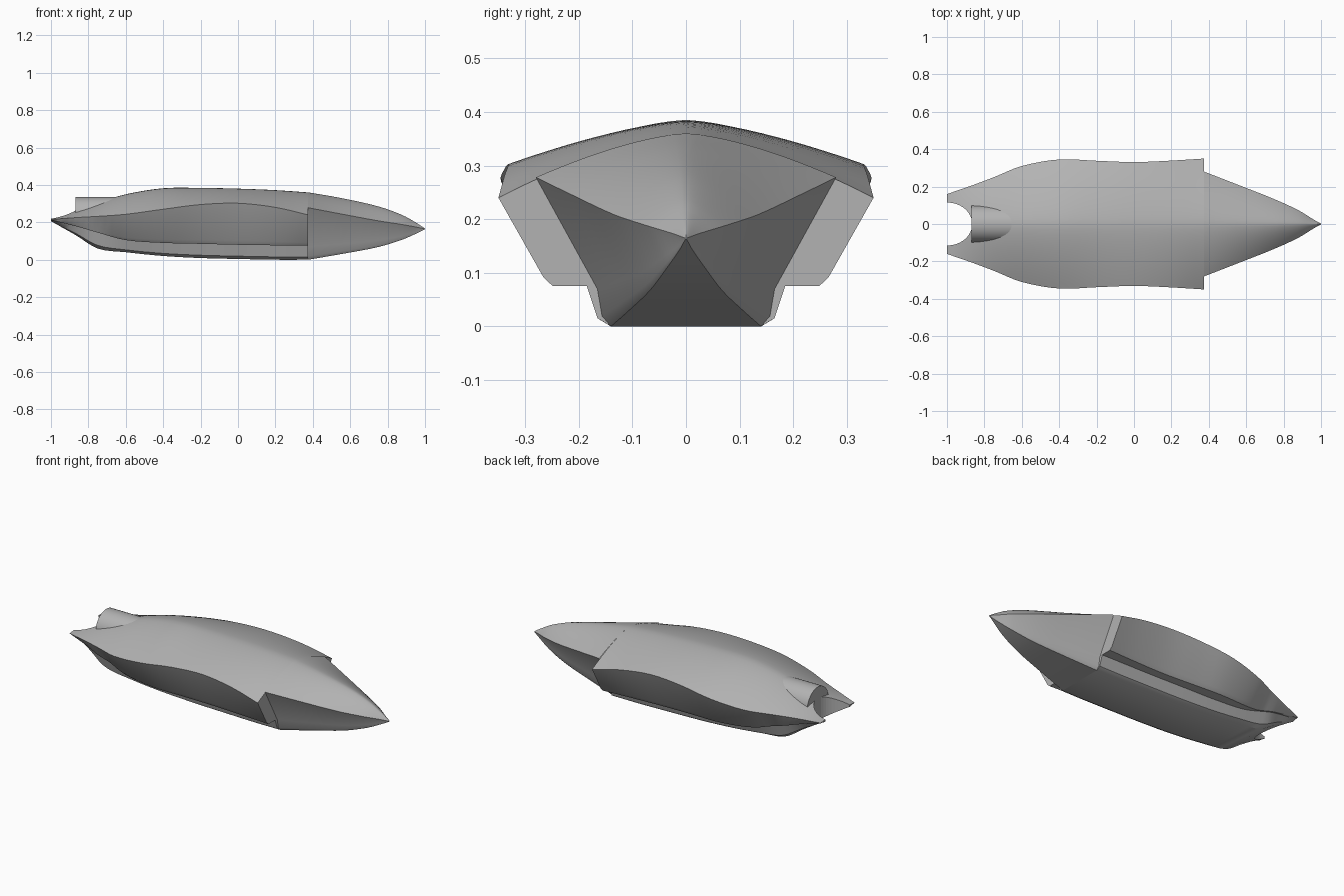
import bpy, bmesh, math

cube = bpy.data.objects.get("Cube")
if cube:
    bpy.data.objects.remove(cube, do_unlink=True)

grey = bpy.data.materials.new("hull grey")
grey.use_nodes = True
colour = (0.45, 0.45, 0.45, 1)
grey.diffuse_color = colour
grey.node_tree.nodes["Principled BSDF"].inputs["Base Color"].default_value = colour


def smooth_rows(rows, steps):
    """Hermite interpolation through key rows; column zero is x."""
    def slope(i, c):
        a, b = rows[max(i - 1, 0)], rows[min(i + 1, len(rows) - 1)]
        return (b[c] - a[c]) / (b[0] - a[0])
    out = []
    for i in range(len(rows) - 1):
        a, b = rows[i], rows[i + 1]
        h = b[0] - a[0]
        for s in range(steps):
            t = s / steps
            u = t * t * (3 - 2 * t)
            row = [a[0] + h * t]
            for c in range(1, len(a)):
                bend = slope(i, c) * t * (1 - t) ** 2 - slope(i + 1, c) * t * t * (1 - t)
                row.append(a[c] + (b[c] - a[c]) * u + h * bend)
            out.append(row)
    return out + [list(rows[-1])]


def deck(w, edge, top, count=12):
    """Half of the arched upper surface, from centre to edge."""
    ts = [i / count for i in range(count + 1)]
    return [(w * t, edge + (top - edge) * (1 - t ** 1.5)) for t in ts]


def body_section(w, edge, top, lip, low):
    flat = min(0.14, 0.6 * w)
    inner = flat + 0.045
    outer = max(inner + 0.01, 0.71 * w)
    wall = max(outer + 0.005, 0.76 * w)
    return deck(w, edge, top) + [
        (wall, lip + 0.1 * (edge - lip)), (outer, lip), (inner, lip),
        (flat + 0.025, low + 0.2 * (lip - low)), (flat, low)]


def nose_section(w, edge, top, low):
    side = edge - low
    return deck(w, edge, top) + [
        (0.59 * w, low + 0.25 * side), (0.56 * w, low + 0.07 * side), (0.5 * w, low)]


def finish(obj):
    obj.data.materials.append(grey)
    bpy.ops.object.select_all(action='DESELECT')
    obj.select_set(True)
    bpy.context.view_layer.objects.active = obj
    bpy.ops.object.shade_smooth_by_angle(angle=math.radians(32))


def loft(name, rows, section, cap_start):
    bm = bmesh.new()
    rings = []
    for x, *values in rows:
        half = section(*values)
        loop = half + [(-y, z) for y, z in reversed(half[1:])]
        rings.append([bm.verts.new((x, y, z)) for y, z in loop])
    for a, b in zip(rings, rings[1:]):
        for i in range(len(a)):
            j = (i + 1) % len(a)
            bm.faces.new((a[i], a[j], b[j], b[i]))
    if cap_start:
        bm.faces.new(rings[0])
    bm.faces.new(rings[-1])
    bmesh.ops.recalc_face_normals(bm, faces=bm.faces)
    mesh = bpy.data.meshes.new(name)
    bm.to_mesh(mesh)
    bm.free()
    obj = bpy.data.objects.new(name, mesh)
    bpy.context.collection.objects.link(obj)
    return obj


# Main hull: x, half width, edge height, top, side lip height, underside
body_keys = [
    (-1, .16, .215, .225, .212, .205),
    (-.87, .205, .225, .265, .18, .133),
    (-.75, .25, .232, .305, .145, .06),
    (-.6, .31, .243, .35, .105, .04),
    (-.4, .345, .27, .382, .09, .02),
    (-.2, .338, .295, .384, .085, .009),
    (0, .331, .302, .38, .08, .004),
    (.2, .339, .28, .372, .077, 0),
    (.375, .35, .24, .36, .075, 0)]
hull = loft("main_hull", smooth_rows(body_keys, 4), body_section, True)

# Nose: x, half width, edge height, top, underside
nose_keys = [
    (.375, .28, .278, .36, 0),
    (.55, .212, .245, .33, .03),
    (.75, .133, .208, .285, .068),
    (.88, .073, .188, .238, .108),
    (.96, .024, .173, .193, .143),
    (1, .002, .165, .167, .163)]
nose = loft("nose", smooth_rows(nose_keys, 4), nose_section, False)

# Rounded notch between the two tail tips
bpy.ops.mesh.primitive_cylinder_add(vertices=48, radius=1, depth=1, location=(-1, 0, .2))
cutter = bpy.context.object
cutter.name = "tail_notch_cutter"
cutter.scale = (.135, .115, 1)
cutter.hide_render = True
cutter.hide_set(True)
cut = hull.modifiers.new("tail notch", 'BOOLEAN')
cut.operation = 'DIFFERENCE'
cut.solver = 'EXACT'
cut.object = cutter

# Engine barrel
bpy.ops.mesh.primitive_cylinder_add(vertices=40, radius=.1, depth=.27,
                                    location=(-.735, 0, .235), rotation=(0, math.pi / 2, 0))
engine = bpy.context.object
engine.name = "engine_barrel"

for part in (hull, nose, engine):
    finish(part)
